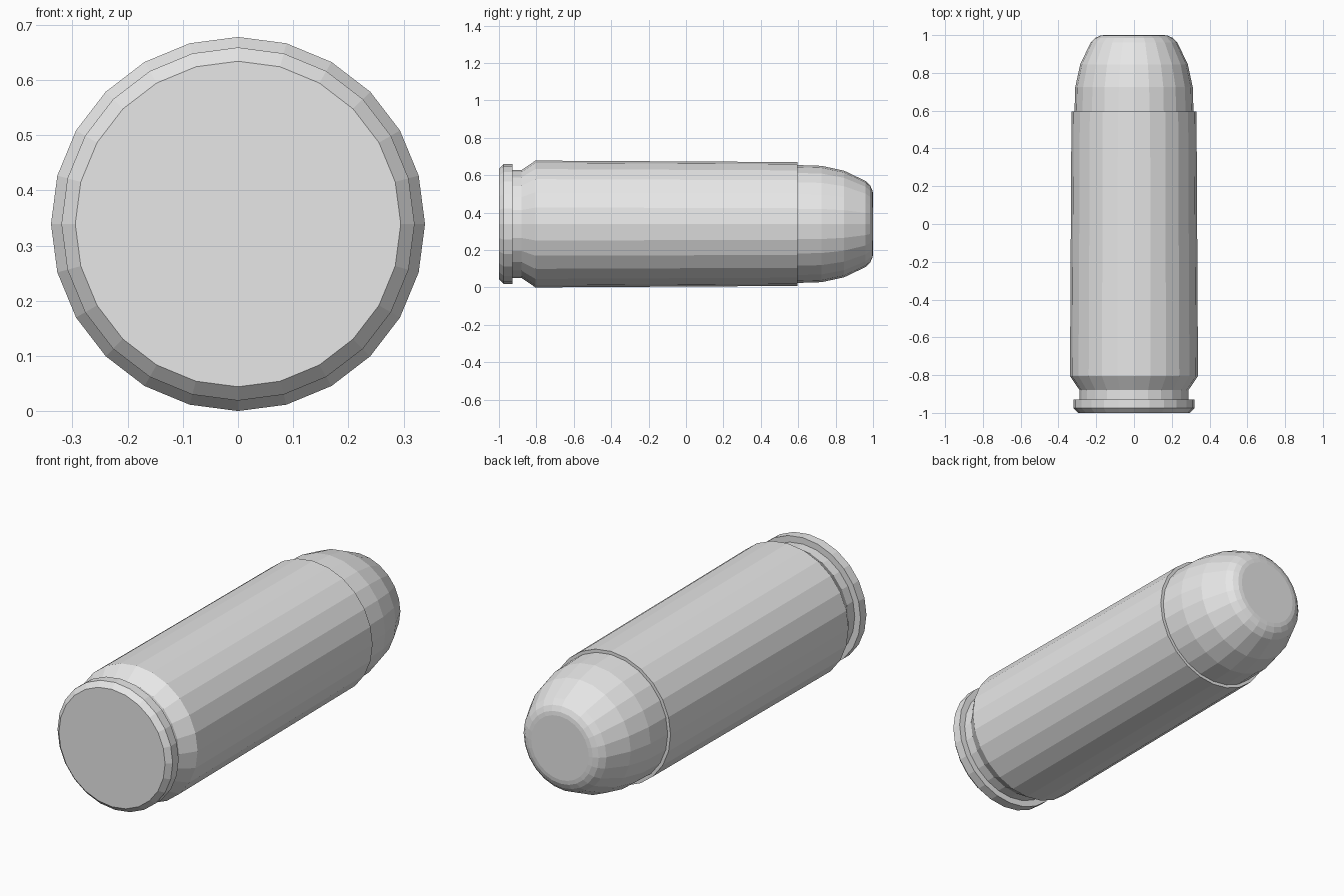
import bpy, bmesh
from math import sin, cos, tau

SIDES = 24
AXIS_Z = 0.339

cube = bpy.data.objects.get("Cube")
if cube:
    bpy.data.objects.remove(cube)

grey = bpy.data.materials.new("plain grey")
grey.use_nodes = True
colour = (0.8, 0.8, 0.8, 1)
grey.diffuse_color = colour
grey.node_tree.nodes["Principled BSDF"].inputs["Base Color"].default_value = colour


def turned(name, profile):
    """Closed solid turned about the y axis from (y, radius) points."""
    bm = bmesh.new()
    rings = [[bm.verts.new((r * sin(tau * i / SIDES), y, AXIS_Z + r * cos(tau * i / SIDES)))
              for i in range(SIDES)] for y, r in profile]
    for a, b in zip(rings, rings[1:]):
        for i in range(SIDES):
            j = (i + 1) % SIDES
            bm.faces.new((a[i], a[j], b[j], b[i]))
    bm.faces.new(rings[0])
    bm.faces.new(rings[-1])
    bmesh.ops.recalc_face_normals(bm, faces=bm.faces)
    mesh = bpy.data.meshes.new(name)
    bm.to_mesh(mesh)
    bm.free()
    mesh.materials.append(grey)
    obj = bpy.data.objects.new(name, mesh)
    bpy.context.collection.objects.link(obj)
    return obj


# Case: bevelled rim, groove, shoulder and slightly tapering wall
turned("case", [(-1, 0.295), (-0.975, 0.32), (-0.928, 0.32), (-0.928, 0.288),
                (-0.88, 0.288), (-0.805, 0.339), (0.595, 0.331)])

# Rounded nose with a flat tip, seated in the case mouth
turned("nose", [(0.5, 0.315), (0.6, 0.315), (0.725, 0.311), (0.845, 0.285),
                (0.96, 0.23), (0.985, 0.205), (0.997, 0.18), (1, 0.16)])
